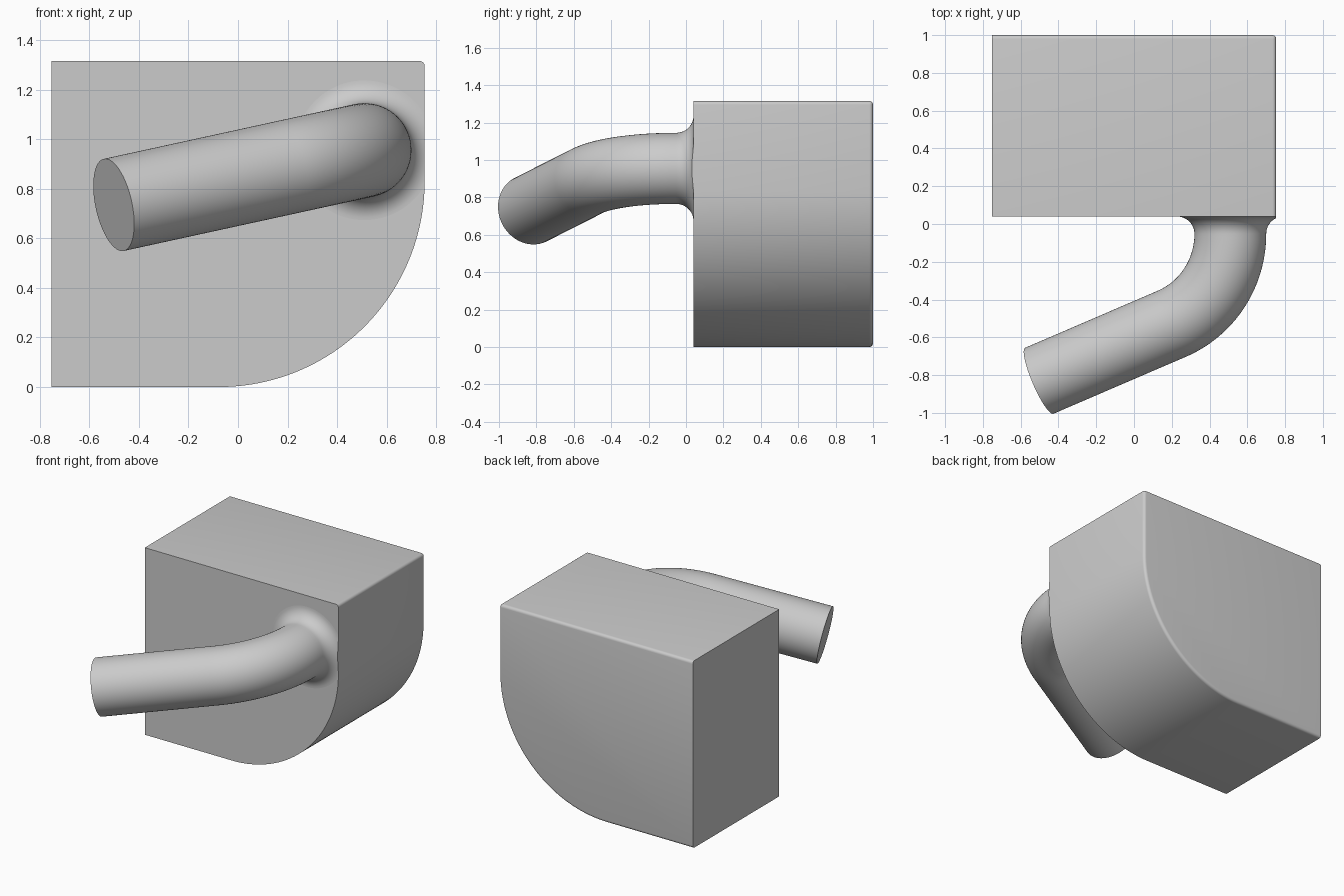
import bpy, bmesh
from math import sin, cos, pi, radians
from mathutils import Vector

# Remove the default cube
cube = bpy.data.objects.get("Cube")
if cube:
    bpy.data.objects.remove(cube, do_unlink=True)

# Single grey material
grey = bpy.data.materials.new("plain grey")
grey.use_nodes = True
colour = (0.6, 0.6, 0.6, 1)
grey.diffuse_color = colour
for node in grey.node_tree.nodes:
    if node.type == 'BSDF_PRINCIPLED':
        node.inputs["Base Color"].default_value = colour


def finish(name, bm):
    bmesh.ops.recalc_face_normals(bm, faces=bm.faces)
    mesh = bpy.data.meshes.new(name)
    bm.to_mesh(mesh)
    bm.free()
    mesh.materials.append(grey)
    ob = bpy.data.objects.new(name, mesh)
    bpy.context.collection.objects.link(ob)
    bpy.ops.object.select_all(action='DESELECT')
    ob.select_set(True)
    bpy.context.view_layer.objects.active = ob
    bpy.ops.object.shade_smooth_by_angle(angle=radians(30))
    return ob


# Block: one large rounded lower corner, extruded front to back
HALF, TOP, FRONT, BACK, ARC = 0.753, 1.315, 0.04, 1.0, 0.83
STEPS = 48
outline = [(-HALF, TOP), (-HALF, 0)]
for i in range(STEPS + 1):
    a = -pi / 2 + pi / 2 * i / STEPS
    outline.append((HALF - ARC + ARC * cos(a), ARC + ARC * sin(a)))
outline.append((HALF, TOP))

bm = bmesh.new()
face = bm.faces.new([bm.verts.new((x, FRONT, z)) for x, z in outline])
extruded = bmesh.ops.extrude_face_region(bm, geom=[face], use_keep_orig=True)
moved = [g for g in extruded["geom"] if isinstance(g, bmesh.types.BMVert)]
bmesh.ops.translate(bm, verts=moved, vec=(0, BACK - FRONT, 0))
bmesh.ops.recalc_face_normals(bm, faces=bm.faces)


def is_rounded(edge):
    a, b = (v.co for v in edge.verts)
    on_left = max(a.x, b.x) < -HALF + 0.001
    at_back = min(a.y, b.y) > BACK - 0.001
    top_right = min(a.x, b.x) > HALF - 0.001 and min(a.z, b.z) > TOP - 0.001
    return (at_back and not on_left) or top_right


bmesh.ops.bevel(bm, geom=[e for e in bm.edges if is_rounded(e)],
                offset=0.02, segments=4, profile=0.5, affect='EDGES')
finish("block", bm)

# Pipe path: fillet out of the block, bend in a tilted plane, straight run
RADIUS, FILLET, BEND, RUN = 0.19, 0.092, 0.516, 0.78
TURN = radians(67.2)
SIDES = 64
side = Vector((-1, 0, -0.218)).normalized()
out = Vector((0, -1, 0))
normal = side.cross(out)
root = Vector((0.51, FRONT, 0.955))
bend_start = root + out * FILLET

stations = []          # centre, travel angle, radius
for i in range(12):
    a = pi / 2 * i / 12
    stations.append((root + out * FILLET * (1 - cos(a)), 0,
                     RADIUS + FILLET * (1 - sin(a))))
for i in range(33):
    a = TURN * i / 32
    centre = bend_start + side * BEND * (1 - cos(a)) + out * BEND * sin(a)
    stations.append((centre, a, RADIUS))
heading = side * sin(TURN) + out * cos(TURN)
stations.append((stations[-1][0] + heading * RUN, TURN, RADIUS))

bm = bmesh.new()
rings = []
for centre, a, r in stations:
    across = side * cos(a) - out * sin(a)
    rings.append([bm.verts.new(centre + r * (across * cos(t) + normal * sin(t)))
                  for t in (2 * pi * k / SIDES for k in range(SIDES))])
for lower, upper in zip(rings, rings[1:]):
    for k in range(SIDES):
        n = (k + 1) % SIDES
        bm.faces.new((lower[k], lower[n], upper[n], upper[k]))
bm.faces.new(rings[0])
bm.faces.new(rings[-1])

# Trim the fillet flush with the block's side
cut = bmesh.ops.bisect_plane(bm, geom=bm.verts[:] + bm.edges[:] + bm.faces[:],
                             plane_co=(HALF, 0, 0), plane_no=(1, 0, 0),
                             clear_outer=True)
bmesh.ops.holes_fill(bm, edges=[e for e in bm.edges if e.is_boundary], sides=0)
finish("bent_pipe", bm)
